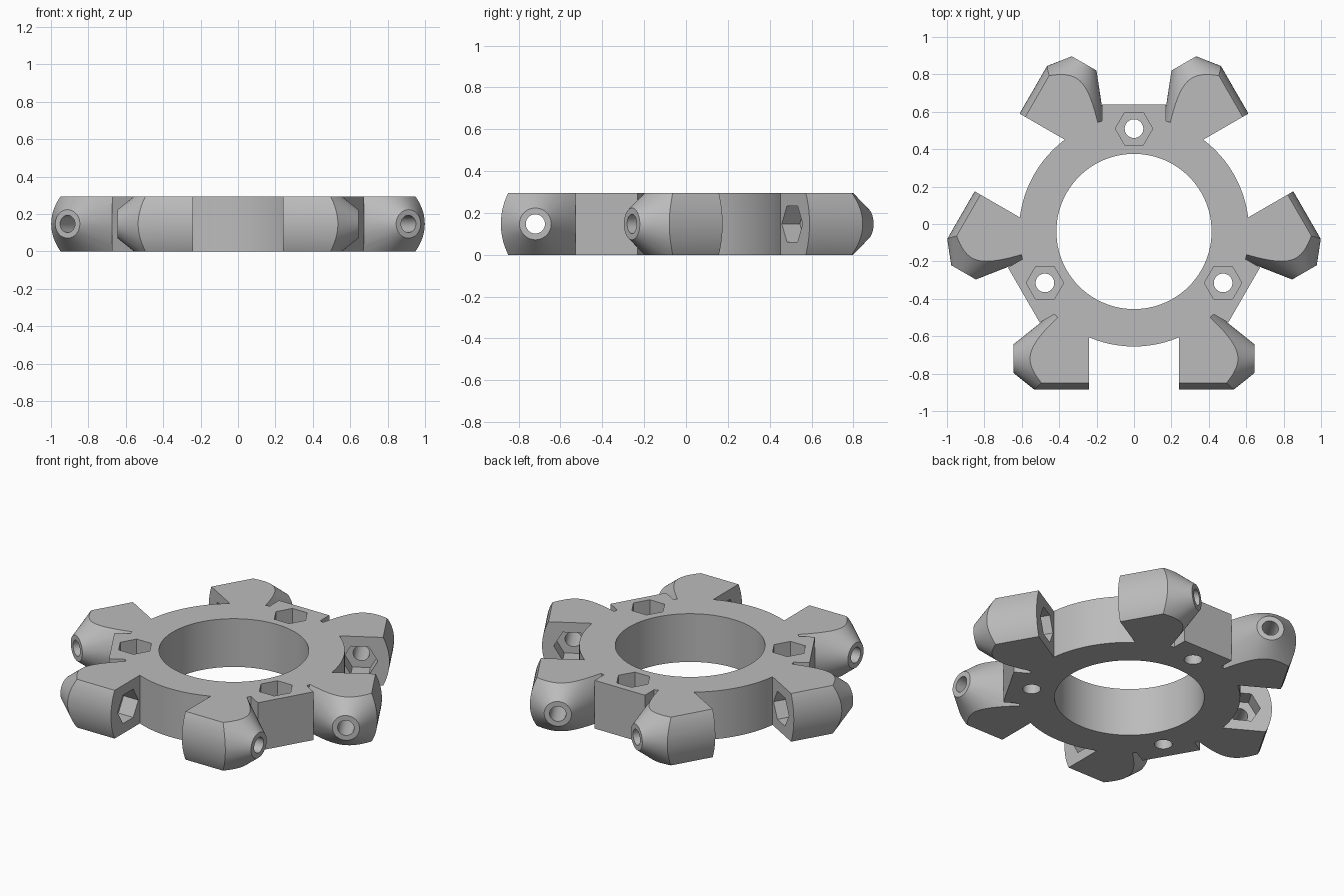
import bpy, bmesh
from math import cos, sin, pi, radians
from mathutils import Matrix, Vector

cube = bpy.data.objects.get("Cube")
if cube:
    bpy.data.objects.remove(cube, do_unlink=True)

HEIGHT = 0.295
MID = HEIGHT / 2
CENTRE = Matrix.Translation((0, -0.04, 0))

grey = bpy.data.materials.new("light grey")
grey.use_nodes = True
colour = (0.5, 0.5, 0.5, 1)
grey.diffuse_color = colour
grey.node_tree.nodes["Principled BSDF"].inputs["Base Color"].default_value = colour


def frustum(name, axis, start, end, r1, r2, sides, matrix=CENTRE, y=0.0):
    """Round or polygonal solid along x (at mid height) or z, offset in y."""
    bm = bmesh.new()
    rings = []
    for pos, r in ((start, r1), (end, r2)):
        ring = []
        for i in range(sides):
            a = 2 * pi * i / sides
            u, v = r * cos(a), r * sin(a)
            co = Vector((pos, y + u, MID + v) if axis == "x" else (u, y + v, pos))
            ring.append(bm.verts.new(matrix @ co))
        rings.append(ring)
    for ring in rings:
        bm.faces.new(ring)
    for i in range(sides):
        j = (i + 1) % sides
        bm.faces.new((rings[0][i], rings[0][j], rings[1][j], rings[1][i]))
    return finish(name, bm)


def box(name, low, high, matrix=CENTRE):
    bm = bmesh.new()
    bmesh.ops.create_cube(bm, size=1)
    low, high = Vector(low), Vector(high)
    for v in bm.verts:
        v.co = matrix @ ((low + high) / 2 + v.co * (high - low))
    return finish(name, bm)


def finish(name, bm):
    bmesh.ops.recalc_face_normals(bm, faces=bm.faces)
    mesh = bpy.data.meshes.new(name)
    bm.to_mesh(mesh)
    bm.free()
    mesh.materials.append(grey)
    obj = bpy.data.objects.new(name, mesh)
    bpy.context.collection.objects.link(obj)
    return obj


def combine(obj, tool, operation):
    """Apply a boolean and discard the tool."""
    mod = obj.modifiers.new("combine", "BOOLEAN")
    mod.operation, mod.object, mod.solver = operation, tool, "EXACT"
    bpy.context.view_layer.objects.active = obj
    bpy.ops.object.modifier_apply(modifier=mod.name)
    bpy.data.objects.remove(tool, do_unlink=True)


# Ring body, made overtall and trimmed to height later
body = frustum("mount_ring", "z", -0.1, HEIGHT + 0.1, 0.615, 0.615, 96)
turns = [CENTRE @ Matrix.Rotation(radians(120 * k), 4, "Z") for k in range(3)]
sides = [t @ Matrix.Scale(s, 4, (1, 0, 0)) for t in turns for s in (1, -1)]

# Flat pads around the ring
for t in turns:
    pad = box("flat_pad", (-0.17, 0.3, -0.12), (0.17, 0.68, HEIGHT + 0.12), t)
    combine(body, pad, "UNION")

# Tapered lugs with a curved outer face, in mirrored pairs
for m in sides:
    lug = frustum("lug", "x", 0.24, 0.645, 0.4, 0.076, 64, m, -0.68)
    shell = frustum("lug_shell", "x", 0.2, 0.7, 0.326, 0.326, 96, m, -0.519)
    combine(lug, shell, "INTERSECT")
    combine(body, lug, "UNION")

# Trim top and bottom flat, then open the centre
slab = box("slab", (-2, -2, 0), (2, 2, HEIGHT))
combine(body, slab, "INTERSECT")
combine(body, frustum("centre_hole", "z", -1, 1, 0.415, 0.415, 96), "DIFFERENCE")

# Vertical bolt holes with hexagonal nut pockets
for t in turns:
    combine(body, frustum("bolt_hole", "z", -1, 1, 0.05, 0.05, 32, t, 0.55), "DIFFERENCE")
    combine(body, frustum("nut_pocket", "z", 0.15, 1, 0.1, 0.1, 6, t, 0.55), "DIFFERENCE")

# Sideways bores and nut pockets in the lugs
for m in sides:
    combine(body, frustum("lug_bore", "x", 0.21, 0.7, 0.046, 0.046, 32, m, -0.68), "DIFFERENCE")
    combine(body, frustum("lug_pocket", "x", 0.23, 0.34, 0.1, 0.1, 6, m, -0.68), "DIFFERENCE")

# Smooth curved walls, keep hard edges
bpy.ops.object.select_all(action="DESELECT")
body.select_set(True)
bpy.context.view_layer.objects.active = body
bpy.ops.object.shade_smooth_by_angle(angle=radians(25))
